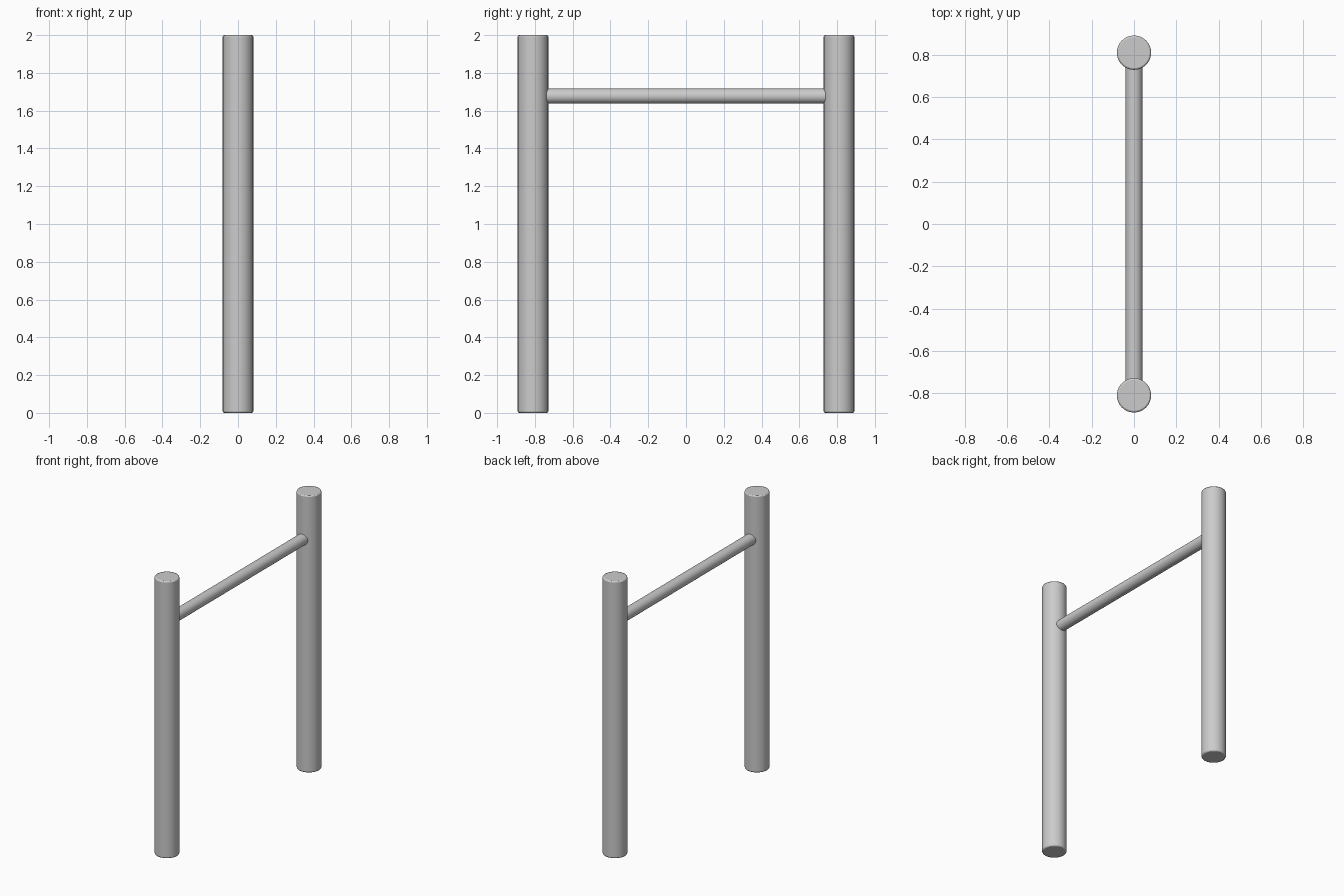
import bpy, math

if "Cube" in bpy.data.objects:
    bpy.data.objects.remove(bpy.data.objects["Cube"])


def rod(name, radius, length, location, rotation=(0, 0, 0), bevel=0.0):
    bpy.ops.mesh.primitive_cylinder_add(vertices=48, radius=radius, depth=length,
                                        location=location, rotation=rotation)
    obj = bpy.context.object
    obj.name = name
    if bevel:
        mod = obj.modifiers.new("soft_rim", 'BEVEL')
        mod.width = bevel
        mod.segments = 2
        mod.limit_method = 'ANGLE'
        mod.angle_limit = math.radians(40)
    bpy.ops.object.shade_smooth_by_angle(angle=math.radians(50))
    return obj


# Two upright posts with slightly softened rims
for side, y in (("front", -0.81), ("back", 0.81)):
    rod(side + "_post", 0.081, 2.0, (0, y, 1.0), bevel=0.008)

# Horizontal bar, its ends sunk into the posts
rod("cross_bar", 0.04, 1.56, (0, 0, 1.677), (math.pi / 2, 0, 0))
